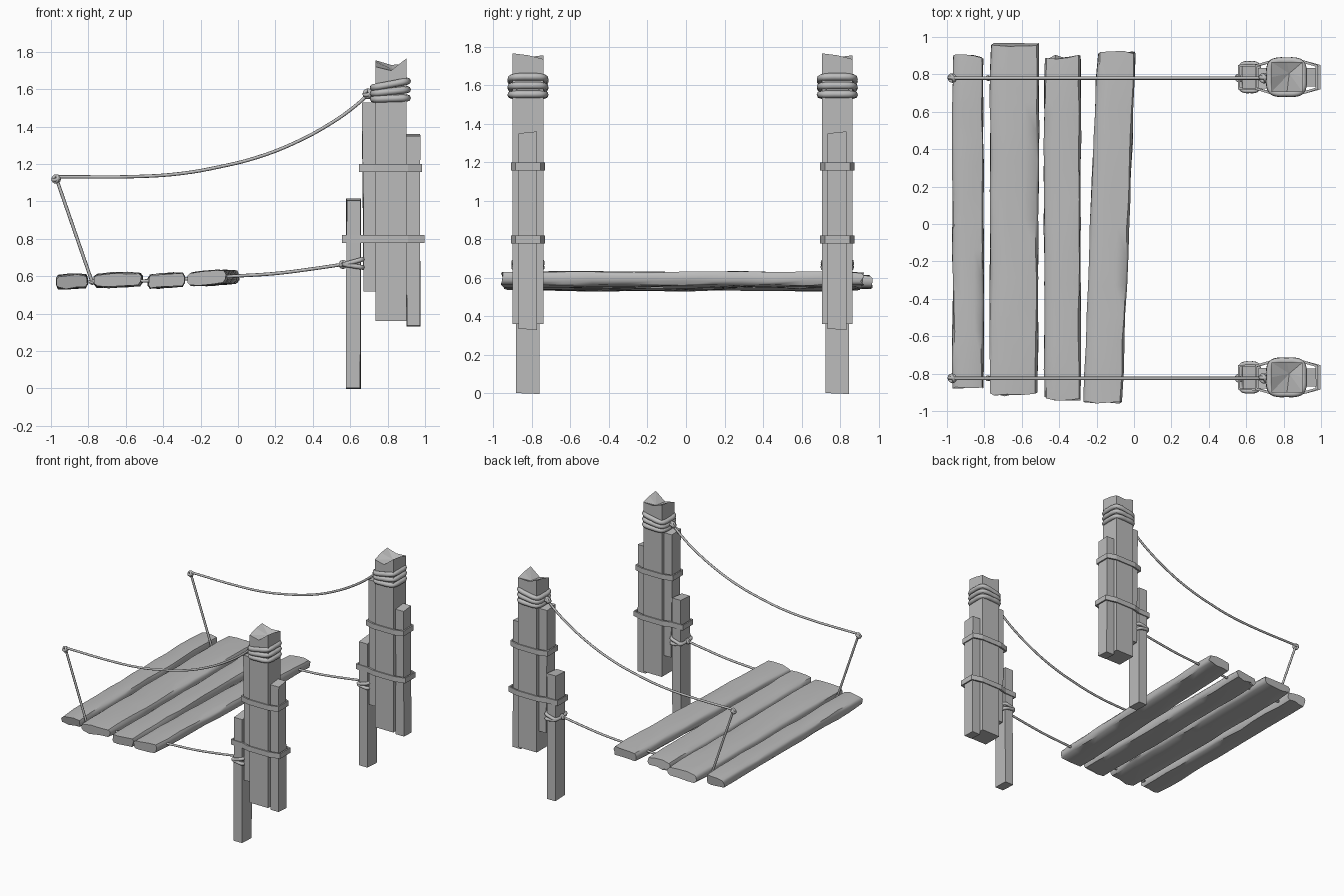
import bpy, bmesh, math, random
from mathutils import Vector

random.seed(4)
if "Cube" in bpy.data.objects:
    bpy.data.objects.remove(bpy.data.objects["Cube"], do_unlink=True)

grey = bpy.data.materials.new("plain_grey")
grey.use_nodes = True
COLOUR = (0.5, 0.5, 0.5, 1)
grey.diffuse_color = COLOUR
grey.node_tree.nodes["Principled BSDF"].inputs["Base Color"].default_value = COLOUR


def finish(ob, angle=None):
    ob.data.materials.append(grey)
    bpy.ops.object.select_all(action='DESELECT')
    ob.select_set(True)
    bpy.context.view_layer.objects.active = ob
    if ob.type == 'CURVE':
        bpy.ops.object.convert(target='MESH')
        ob = bpy.context.object
    if angle:
        bpy.ops.object.shade_smooth_by_angle(angle=math.radians(angle))
    return ob


def loft(name, rings, angle=None, caps=True, tip=None):
    """Skin a list of equal rings; tip closes the last ring with a fan."""
    bm = bmesh.new()
    rows = [[bm.verts.new(p) for p in r] for r in rings]
    n = len(rows[0])
    for a, b in zip(rows, rows[1:]):
        for i in range(n):
            j = (i + 1) % n
            bm.faces.new((a[i], a[j], b[j], b[i]))
    if caps:
        bm.faces.new(rows[0])
        if tip:
            t = bm.verts.new(tip)
            for i in range(n):
                bm.faces.new((rows[-1][i], rows[-1][(i + 1) % n], t))
        else:
            bm.faces.new(rows[-1])
    bmesh.ops.recalc_face_normals(bm, faces=bm.faces)
    me = bpy.data.meshes.new(name)
    bm.to_mesh(me)
    bm.free()
    ob = bpy.data.objects.new(name, me)
    bpy.context.collection.objects.link(ob)
    return finish(ob, angle)


def rope(name, pts, radius, cyclic=False):
    cu = bpy.data.curves.new(name, 'CURVE')
    cu.dimensions = '3D'
    cu.bevel_depth = radius
    cu.bevel_resolution = 2
    cu.use_fill_caps = True
    sp = cu.splines.new('BEZIER')
    sp.bezier_points.add(len(pts) - 1)
    for bp, p in zip(sp.bezier_points, pts):
        bp.co = p
        bp.handle_left_type = bp.handle_right_type = 'AUTO'
    sp.use_cyclic_u = cyclic
    sp.resolution_u = 4
    ob = bpy.data.objects.new(name, cu)
    bpy.context.collection.objects.link(ob)
    return finish(ob, 60)


def coil(name, cx, cy, z, hx, hy, radius, tilt):
    """Rounded square loop of rope, rising by tilt from -x to +x."""
    pts = []
    for i in range(16):
        a = math.tau * i / 16
        c, s = math.cos(a), math.sin(a)
        x, y = [math.copysign(abs(v) ** 0.45, v) for v in (c, s)]
        pts.append((cx + hx * x, cy + hy * y, z + tilt * x))
    rope(name, pts, radius, True)


def knot(name, p, r):
    for k, (ax, ay) in enumerate(((0.3, 0.2), (1.3, 0.5), (0.8, 1.4))):
        u = Vector((math.cos(ax), 0, math.sin(ax)))
        v = Vector((-math.sin(ax) * math.sin(ay), math.cos(ay), math.cos(ax) * math.sin(ay)))
        rope(f"{name}_{k}", [Vector(p) + r * (u * math.cos(t) + v * math.sin(t))
                             for t in (math.tau * i / 8 for i in range(8))], r * 0.6, True)


def beam(name, x0, x1, y0, y1, z0, z1, lean=0.0, slant=0.0):
    """Rough sawn upright with a slightly slanted top."""
    rings = []
    for z, t in ((z0, 0), ((z0 + z1) / 2, 0.5), (z1, 1)):
        ring = []
        for x, y in ((x0, y0), (x1, y0), (x1, y1), (x0, y1)):
            dz = slant * (1 if y > (y0 + y1) / 2 else -1) * (1 if t == 1 else -0.5 if t == 0 else 0)
            ring.append((x + lean * (t - 0.5) + random.uniform(-.003, .003), y, z + dz))
        rings.append(ring)
    loft(name, rings)


def strap(name, z, outline, cy):
    """Thin band bent round the bundle of uprights."""
    pts = [(x, y) for x, y in outline] + [(x, -y) for x, y in reversed(outline)]
    ob = loft(name, [[(x, cy + y, z + h) for x, y in pts] for h in (-0.021, 0.021)], caps=False)
    so = ob.modifiers.new("thickness", 'SOLIDIFY')
    so.thickness = 0.014
    so.offset = -1


# Two identical bundles of uprights
SQUARE = [(-1, -1), (0, -1), (1, -1), (1, 0), (1, 1), (0, 1), (-1, 1), (-1, 0)]
BROKEN_TOP = [1.72, 1.70, 1.765, 1.755, 1.735, 1.73, 1.755, 1.745]
for side, cy in (("front", -0.82), ("back", 0.785)):
    base = [(0.818 + 0.083 * x, cy + 0.08 * y, 0.36) for x, y in SQUARE]
    top = [(x, y, z) for (x, y, _), z in zip(base, BROKEN_TOP)]
    loft(f"{side}_main_post", [base, top], tip=(0.83, cy + 0.02, 1.705))
    beam(f"{side}_short_post", 0.58, 0.656, cy - 0.062, cy + 0.06, 0, 1.01, 0.002, 0.005)
    beam(f"{side}_inner_side_beam", 0.668, 0.738, cy - 0.06, cy + 0.05, 0.52, 1.525, -0.01, -0.005)
    beam(f"{side}_outer_side_beam", 0.9, 0.974, cy - 0.05, cy + 0.048, 0.333, 1.355, -0.002, 0.005)

    strap(f"{side}_lower_strap", 0.8, [(0.556, 0.066), (0.66, 0.07), (0.725, 0.089),
                                       (0.91, 0.089), (0.998, 0.065)][::1], cy)
    strap(f"{side}_upper_strap", 1.178, [(0.646, 0.066), (0.725, 0.089),
                                         (0.91, 0.089), (0.983, 0.065)], cy)

    # Lashings on the main post and the short post
    for k, z in enumerate((1.55, 1.588, 1.626)):
        coil(f"{side}_top_lashing_{k}", 0.815, cy, z, 0.09, 0.087, 0.019, 0.003 + 0.007 * k)
    for k, (z, tilt) in enumerate(((0.655, -0.008), (0.677, 0.014))):
        coil(f"{side}_low_lashing_{k}", 0.618, cy, z, 0.05, 0.073, 0.013, tilt)

    # Hand rope, hanger and deck rope
    ry = cy - 0.005
    rope(f"{side}_hand_rope", [(x, ry, z) for x, z in (
        (0.71, 1.585), (0.62, 1.505), (0.5, 1.42), (0.3, 1.312), (0.1, 1.235), (-0.1, 1.185),
        (-0.3, 1.15), (-0.52, 1.134), (-0.97, 1.132))], 0.009)
    rope(f"{side}_hanger", [(-0.97, ry, 1.12), (-0.875, ry, 0.845), (-0.78, ry, 0.57)], 0.009)
    rope(f"{side}_deck_rope", [(x, ry, z) for x, z in (
        (0.57, 0.665), (0.4, 0.64), (0.2, 0.615), (0, 0.602), (-0.2, 0.59), (-0.5, 0.575),
        (-0.8, 0.57))], 0.009)
    knot(f"{side}_end_knot", (-0.972, ry, 1.12), 0.016)
    knot(f"{side}_post_knot", (0.695, ry, 1.575), 0.018)
    knot(f"{side}_low_knot", (0.562, ry, 0.663), 0.015)
    knot(f"{side}_hanger_knot", (-0.78, ry, 0.57), 0.01)


# Worn deck planks running front to back
SECTION = [(-1, -.45), (-.88, -.9), (-.4, -1), (.3, -.95), (.88, -.9), (1, -.4),
           (1, .4), (.9, .85), (.4, 1), (-.3, 1), (-.88, .9), (-1, .5)]


def plank(name, front, back, z, roll):
    rings, steps = [], 12
    (fx, fy, fw), (bx, by, bw) = front, back
    for i in range(steps + 1):
        t = i / steps
        cx, y, w = (a + (b - a) * t for a, b in ((fx, bx), (fy, by), (fw, bw)))
        end = i in (0, steps)
        ring = []
        for sx, sz in SECTION:
            ring.append((cx + sx * w / 2 * (0.97 if end else 1) + random.uniform(-.004, .004),
                         y + (random.uniform(-.012, .012) if end else 0),
                         z + sz * (0.035 if end else 0.039) + roll * sx
                         + random.uniform(-.004, .004)))
        rings.append(ring)
    loft(name, rings, 50)


plank("plank_far", (-0.888, -0.87, 0.165), (-0.888, 0.895, 0.165), 0.572, 0.003)
plank("plank_wide", (-0.643, -0.91, 0.255), (-0.638, 0.962, 0.262), 0.58, 0.004)
plank("plank_middle", (-0.383, -0.932, 0.195), (-0.383, 0.893, 0.195), 0.577, 0.006)
plank("plank_near", (-0.168, -0.955, 0.208), (-0.093, 0.918, 0.205), 0.591, 0.007)
